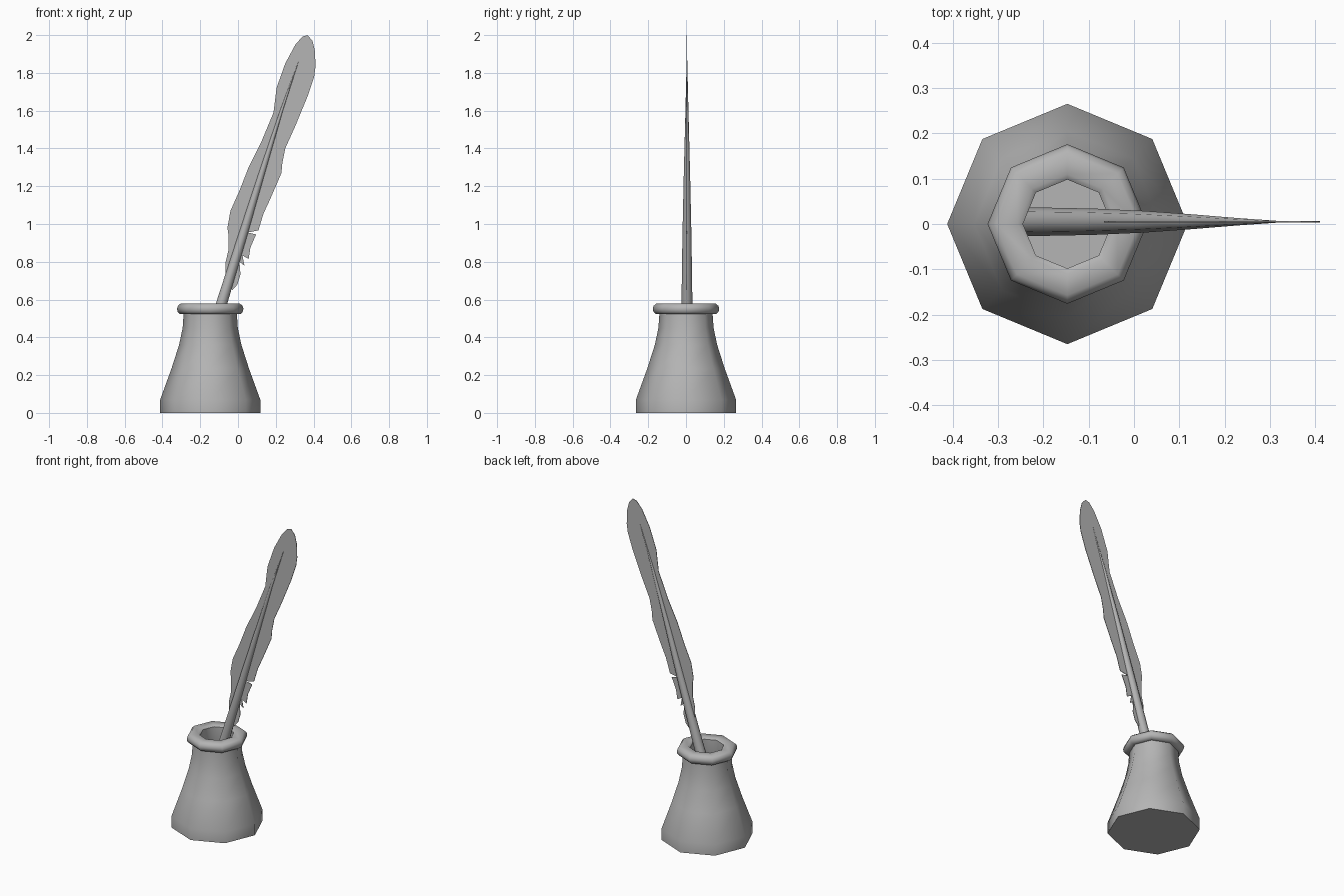
import bpy, bmesh, math
from mathutils import Vector

if "Cube" in bpy.data.objects:
    bpy.data.objects.remove(bpy.data.objects["Cube"])

SIDES = 8
grey = bpy.data.materials.new("dark_grey")
grey.diffuse_color = (.46, .46, .46, 1)
grey.use_nodes = True
grey.node_tree.nodes["Principled BSDF"].inputs["Base Color"].default_value = grey.diffuse_color


def finish(name, bm, angle=None):
    bmesh.ops.recalc_face_normals(bm, faces=bm.faces)
    me = bpy.data.meshes.new(name)
    bm.to_mesh(me)
    bm.free()
    me.materials.append(grey)
    ob = bpy.data.objects.new(name, me)
    bpy.context.collection.objects.link(ob)
    if angle:
        bpy.ops.object.select_all(action='DESELECT')
        ob.select_set(True)
        bpy.context.view_layer.objects.active = ob
        bpy.ops.object.shade_smooth_by_angle(angle=math.radians(angle))
    return ob


def loft(name, rings, angle):
    """Skin octagonal rings (centre, radius, u axis, v axis), capping both ends."""
    bm = bmesh.new()
    loops = []
    for c, r, u, v in rings:
        loops.append([bm.verts.new(c + r * (math.cos(a) * u + math.sin(a) * v))
                      for a in (2 * math.pi * i / SIDES for i in range(SIDES))])
    for lo, hi in zip(loops, loops[1:]):
        for i in range(SIDES):
            j = (i + 1) % SIDES
            bm.faces.new((lo[i], lo[j], hi[j], hi[i]))
    bm.faces.new(loops[0][::-1])
    bm.faces.new(loops[-1])
    return finish(name, bm, angle)


X, Y = Vector((1, 0, 0)), Vector((0, 1, 0))

# Inkwell: outer wall, rolled rim, then the hollow inside
pot = [(.265, 0), (.265, .07), (.205, .235), (.165, .36), (.146, .45), (.141, .523),
       (.160, .523), (.172, .535), (.176, .551), (.171, .567), (.157, .579),
       (.110, .579), (.098, .570), (.098, .50), (.125, .36), (.165, .235), (.22, .08)]
loft("inkwell", [(Vector((-.147, 0, z)), r, X, Y) for r, z in pot], 50)

# Quill shaft: gently curved, tapering rod (x, z, radius)
path = [(-.24, .14, .032), (-.088, .575, .029), (.022, .93, .024),
        (.12, 1.25, .017), (.23, 1.60, .008), (.33, 1.89, .001)]
pts = [Vector((x, .005, z)) for x, z, r in path]
rings = []
for i, p in enumerate(pts):
    t = (pts[min(i + 1, len(pts) - 1)] - pts[max(i - 1, 0)]).normalized()
    rings.append((p, path[i][2], Y.cross(t), Y))
loft("quill_shaft", rings, 60)

# Feather vane: thin flat outline, with torn notches low on the right
outline = [(-.03, .65), (-.066, .728), (-.066, .796), (-.05, .865), (-.05, .94),
           (-.056, .98), (-.04, 1.07), (.008, 1.177), (.056, 1.30), (.124, 1.436),
           (.188, 1.59), (.204, 1.72), (.25, 1.85), (.304, 1.95), (.341, 1.992),
           (.368, 2.0), (.394, 1.97), (.408, 1.913), (.41, 1.83), (.403, 1.78),
           (.368, 1.675), (.304, 1.52), (.25, 1.40), (.235, 1.325), (.23, 1.27),
           (.172, 1.135), (.135, 1.055), (.108, .966), (.05, .955), (.096, .945),
           (.066, .876), (.056, .815), (.024, .833), (.034, .78), (.008, .80),
           (.013, .733), (-.003, .68)]
bm = bmesh.new()
face = bm.faces.new([bm.verts.new((x, .0035, z)) for x, z in outline])
bm.normal_update()
back = bmesh.ops.extrude_face_region(bm, geom=[face], use_keep_orig=True)["geom"]
for v in back:
    if isinstance(v, bmesh.types.BMVert):
        v.co.y += .003
bm.normal_update()
bmesh.ops.triangulate(bm, faces=[f for f in bm.faces if len(f.verts) > 4])
finish("feather_vane", bm)
